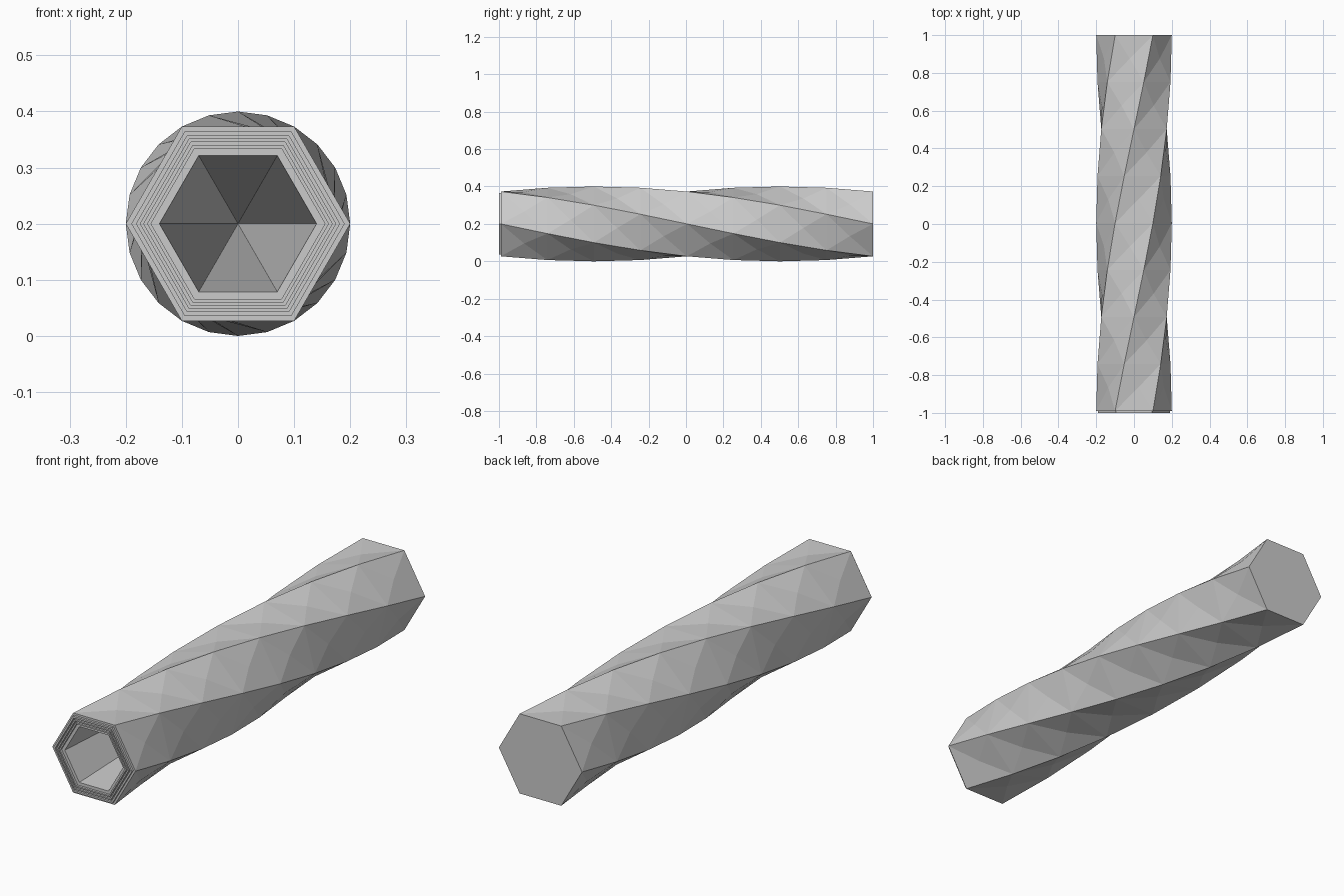
import bpy
import bmesh
from math import cos, sin, radians

if "Cube" in bpy.data.objects:
    bpy.data.objects.remove(bpy.data.objects["Cube"])

R, MID_Z = 0.2, 0.2
SEGMENTS = 8
Y0, Y1 = -0.99, 1.0


def ring(bm, radius, y, twist=0.0):
    """Hexagon around the y axis, turned clockwise as seen from the front."""
    pts = []
    for i in range(6):
        a = radians(60 * i - twist)
        pts.append(bm.verts.new((radius * cos(a), y, MID_Z + radius * sin(a))))
    return pts


def bridge(bm, a, b):
    return [bm.faces.new((a[i], a[(i + 1) % 6], b[(i + 1) % 6], b[i])) for i in range(6)]


bm = bmesh.new()

# Twisted hexagonal shaft with faceted sides and a flat back cap
rings = []
for k in range(SEGMENTS + 1):
    t = k / SEGMENTS
    rings.append(ring(bm, R, Y0 + (Y1 - Y0) * t, 120 * t))
sides = []
for a, b in zip(rings, rings[1:]):
    sides += bridge(bm, a, b)
bm.faces.new(rings[-1])

# Stepped concentric rim on the front end
prev = rings[0]
low, high = Y0, -1.0
profile = [(0.190, low), (0.190, high), (0.181, high), (0.181, low),
           (0.175, low), (0.175, high), (0.168, high), (0.168, low),
           (0.162, low), (0.162, high), (0.155, high), (0.155, low),
           (0.140, low)]
for radius, y in profile:
    nxt = ring(bm, radius, y)
    bridge(bm, nxt, prev)
    prev = nxt

# Deep tapering hollow
tip = bm.verts.new((0, 0.97, MID_Z))
for i in range(6):
    bm.faces.new((prev[i], prev[(i + 1) % 6], tip))

bmesh.ops.poke(bm, faces=sides)
bmesh.ops.recalc_face_normals(bm, faces=bm.faces[:])

mesh = bpy.data.meshes.new("twisted_shaft")
bm.to_mesh(mesh)
bm.free()
shaft = bpy.data.objects.new("twisted_shaft", mesh)
bpy.context.collection.objects.link(shaft)
